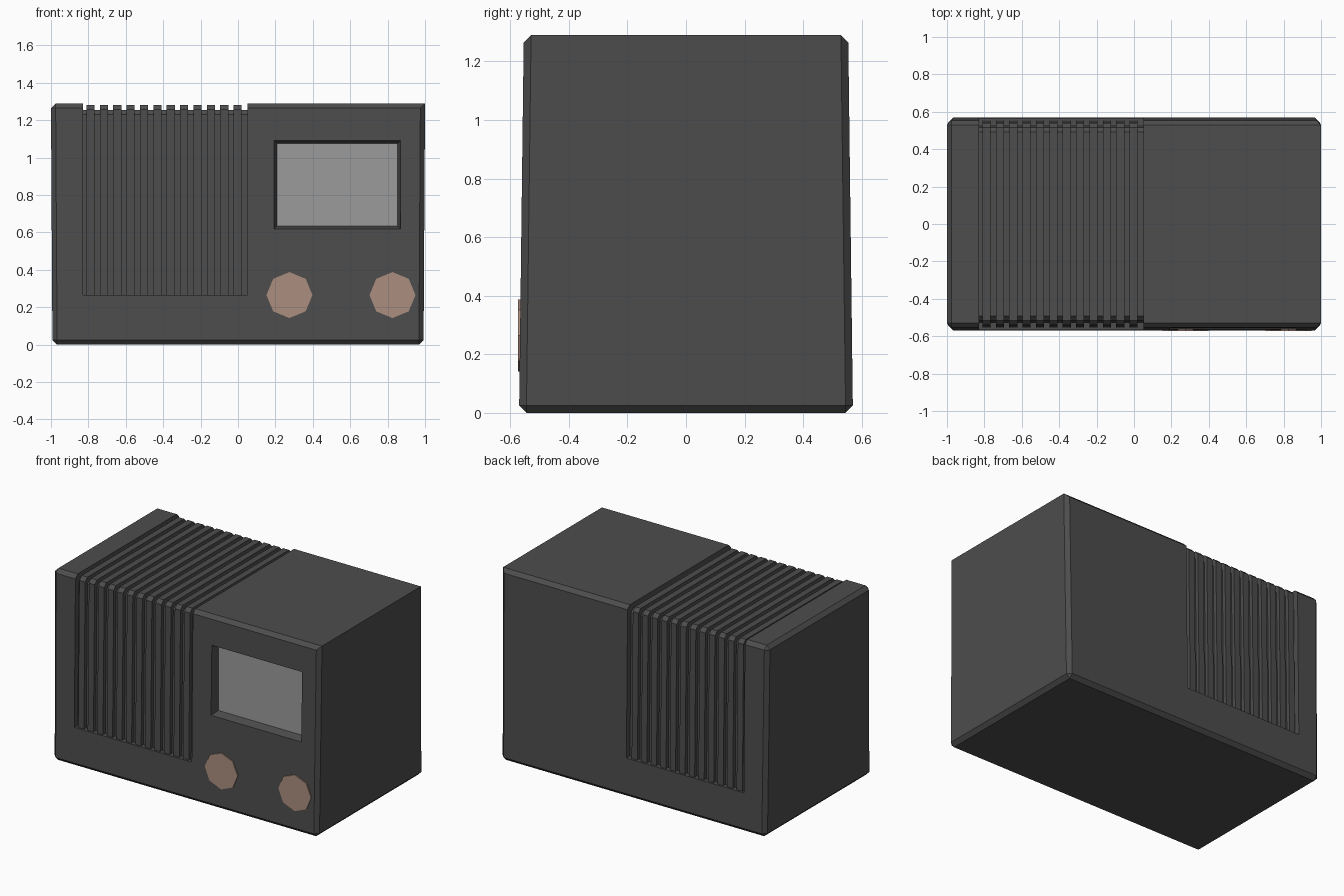
import bpy, bmesh, math
from mathutils import Matrix

if "Cube" in bpy.data.objects:
    bpy.data.objects.remove(bpy.data.objects["Cube"])

H = 1.29          # cabinet height
GRILLE_Z = 0.265  # lower edge of the ribbed recess


def material(name, rgb):
    m = bpy.data.materials.new(name)
    m.diffuse_color = (*rgb, 1)
    m.use_nodes = True
    m.node_tree.nodes["Principled BSDF"].inputs["Base Color"].default_value = m.diffuse_color
    return m


charcoal = material("charcoal", (0.074, 0.074, 0.074))
screen_grey = material("screen grey", (0.33, 0.33, 0.33))
tan = material("dusty tan", (0.41, 0.27, 0.215))


def finish(bm, name, mat):
    bmesh.ops.recalc_face_normals(bm, faces=bm.faces)
    me = bpy.data.meshes.new(name)
    bm.to_mesh(me)
    bm.free()
    me.materials.append(mat)
    ob = bpy.data.objects.new(name, me)
    bpy.context.collection.objects.link(ob)
    return ob


def half_depth(z):
    return 0.567 - 0.016 * z / H


def arch(d):
    """Cabinet outline in (y, z), inset by d, from front foot over to back foot."""
    c = 0.024
    right = [(half_depth(H) - d - c, H - d),
             (half_depth(H) - d, H - d - c),
             (half_depth(GRILLE_Z) - d, GRILLE_Z)]
    return [(-y, z) for y, z in reversed(right)] + right


def arch_band(bm, x0, x1, d_out, d_in):
    """Band between two arches, extruded along x."""
    o, i = arch(d_out), arch(d_in)
    v = [[[bm.verts.new((x, *p)) for p in a] for a in (o, i)] for x in (x0, x1)]
    (o0, i0), (o1, i1) = v
    for k in range(len(o) - 1):
        for a, b in ((o0, i0), (i0, i1), (i1, o1), (o1, o0)):
            bm.faces.new((a[k], a[k + 1], b[k + 1], b[k]))
    for k in (0, -1):
        bm.faces.new((o0[k], i0[k], i1[k], o1[k]))


def frustum(bm, cx, cz, front, back):
    """Block whose front and back are (y, half width, half height)."""
    bmesh.ops.create_cube(bm, size=2)
    for v in bm.verts:
        y, w, h = front if v.co.y < 0 else back
        v.co = (cx + v.co.x * w, y, cz + v.co.z * h)


def cut(ob, cutter):
    cutter.hide_render = True
    mod = ob.modifiers.new("cut", 'BOOLEAN')
    mod.object, mod.operation, mod.solver = cutter, 'DIFFERENCE', 'EXACT'
    bpy.context.view_layer.objects.active = ob
    bpy.ops.object.modifier_apply(modifier=mod.name)
    bpy.data.objects.remove(cutter)


# Cabinet: slightly tapered, chamfered box; the top right edge stays sharp
bm = bmesh.new()
bmesh.ops.create_cube(bm, size=2)
for v in bm.verts:
    z = H if v.co.z > 0 else 0
    v.co = (v.co.x * (1.0 if z else 0.992), v.co.y * (half_depth(z) + 0.003), z)
edges = [e for e in bm.edges
         if not all(v.co.x > 0 and v.co.z > 1 for v in e.verts)]
bmesh.ops.bevel(bm, geom=edges, offset=0.025, offset_type='OFFSET',
                segments=1, profile=0.5, affect='EDGES')
body = finish(bm, "cabinet", charcoal)

# Recess for the grille, wrapping front, top and back
bm = bmesh.new()
arch_band(bm, -0.83, 0.05, -0.06, 0.035)
cut(body, finish(bm, "grille_cutter", charcoal))

# Recess for the screen, narrowing inwards
bm = bmesh.new()
frustum(bm, 0.531, 0.855, (-0.60, 0.350, 0.248), (-0.503, 0.322, 0.220))
cut(body, finish(bm, "screen_cutter", charcoal))

# Grille ribs
bm = bmesh.new()
for k in range(12):
    x = -0.81 + 0.0715 * k
    arch_band(bm, x, x + 0.043, 0.01, 0.05)
finish(bm, "grille_ribs", charcoal)

# Screen plate
bm = bmesh.new()
frustum(bm, 0.531, 0.855, (-0.507, 0.323, 0.221), (-0.500, 0.323, 0.221))
finish(bm, "screen", screen_grey)

# Octagonal knobs
for side, x in (("left", 0.275), ("right", 0.826)):
    bm = bmesh.new()
    ring = bmesh.ops.create_cone(
        bm, cap_ends=True, segments=8, radius1=0.123, radius2=0.123, depth=0.03,
        matrix=Matrix.Translation((x, -0.558, 0.265)) @ Matrix.Rotation(math.pi / 2, 4, 'X'))
    finish(bm, side + "_knob", tan)
